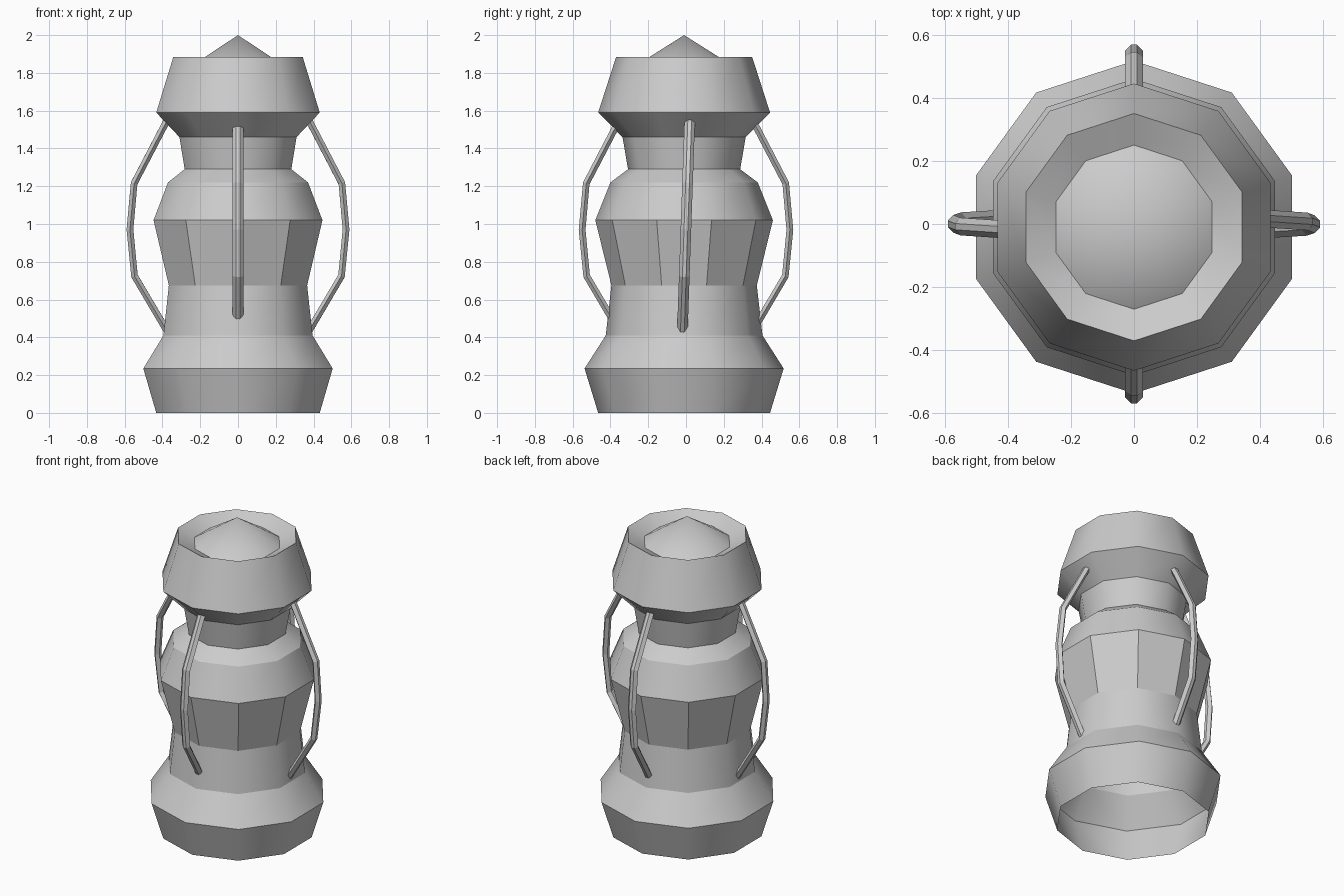
import bpy, bmesh, math
from mathutils import Matrix

if "Cube" in bpy.data.objects:
    bpy.data.objects.remove(bpy.data.objects["Cube"])

SIDES = 10
CY = -0.01  # body axis sits slightly forward


def finish(name, bm):
    me = bpy.data.meshes.new(name)
    bm.to_mesh(me)
    bm.free()
    ob = bpy.data.objects.new(name, me)
    bpy.context.collection.objects.link(ob)
    return ob


def lathe(name, profile, smooth=True):
    """Open ten-sided shell from (radius, z) points; corners lie on the y axis."""
    bm = bmesh.new()
    rings = []
    for r, z in profile:
        if r == 0:
            rings.append([bm.verts.new((0, CY, z))] * SIDES)
            continue
        angs = [math.pi / 2 + i * math.tau / SIDES for i in range(SIDES)]
        rings.append([bm.verts.new((r * math.cos(a), CY + r * math.sin(a), z)) for a in angs])
    for low, high in zip(rings, rings[1:]):
        for i in range(SIDES):
            j = (i + 1) % SIDES
            quad = [low[i], low[j], high[j], high[i]]
            bm.faces.new(list(dict.fromkeys(quad))).smooth = smooth
    # keep the horizontal rings crisp
    for e in bm.edges:
        if abs(e.verts[0].co.z - e.verts[1].co.z) < 1e-5:
            e.smooth = False
    return finish(name, bm)


def guard_bar(name, turn, shift, tilt):
    """Bent six-sided bar swept along an (outward, z) path, then turned about z."""
    path = [(0.365, 0.415), (0.548, 0.725), (0.572, 0.97), (0.55, 1.215), (0.37, 1.56)]
    section = [(-0.028, 0), (-0.010, -0.018), (0.010, -0.018),
               (0.028, 0), (0.010, 0.018), (-0.010, 0.018)]
    bm = bmesh.new()
    rings = []
    for k, (x, z) in enumerate(path):
        a, b = path[max(k - 1, 0)], path[min(k + 1, len(path) - 1)]
        dx, dz = b[0] - a[0], b[1] - a[1]
        n = math.hypot(dx, dz)
        nx, nz = dz / n, -dx / n
        rings.append([bm.verts.new((x + shift + nx * d, w, z + nz * d)) for w, d in section])
    for p, q in zip(rings, rings[1:]):
        for i in range(6):
            j = (i + 1) % 6
            bm.faces.new((p[i], p[j], q[j], q[i]))
    bm.faces.new(rings[0][::-1])
    bm.faces.new(rings[-1])
    pivot = Matrix.Translation((0, 0, 0.985))
    lean = pivot @ Matrix.Rotation(tilt, 4, 'X') @ pivot.inverted()
    bm.transform(Matrix.Rotation(turn, 4, 'Z') @ lean)
    bmesh.ops.recalc_face_normals(bm, faces=bm.faces)
    return finish(name, bm)


# Hollow foot and lower body
lathe("base", [(0.455, 0), (0.527, 0.235), (0.415, 0.41), (0.385, 0.675)])
# Flat-panelled glass
lathe("glass_panels", [(0.385, 0.675), (0.47, 1.02)], smooth=False)
# Shoulder and neck
lathe("shoulder", [(0.47, 1.02), (0.39, 1.22), (0.297, 1.29), (0.326, 1.46)])
# Hood with sunken rim
lathe("hood", [(0.326, 1.46), (0.455, 1.59), (0.36, 1.885), (0.26, 1.836)])
# Pointed cap
lathe("cap", [(0.26, 1.836), (0, 2.0)])

# Four guard bars; the side pair leans slightly
for i, side in enumerate(("right", "back", "left", "front")):
    lateral = i % 2 == 0
    guard_bar("guard_bar_" + side, i * math.pi / 2,
              0 if lateral else -0.022, math.radians(-2) if lateral else 0)
